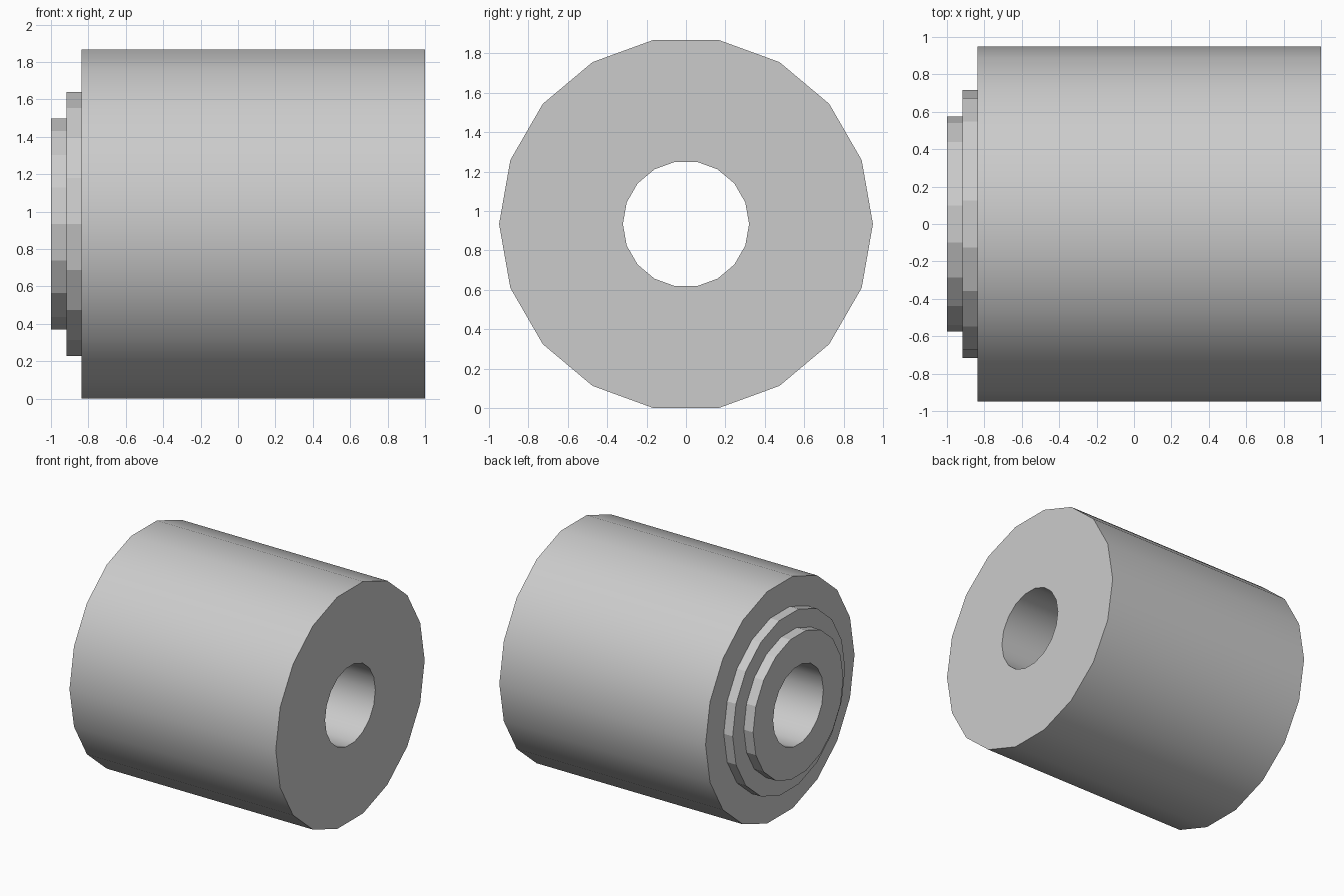
import bpy, bmesh
from math import cos, sin, tau

if "Cube" in bpy.data.objects:
    bpy.data.objects.remove(bpy.data.objects["Cube"])

SIDES = 18
CENTRE_Z = 0.934

# Closed profile (x, radius, strip to the next point is smooth shaded)
PROFILE = [
    (1.0, 0.32, False),     # flat end face
    (1.0, 0.948, True),     # main barrel
    (-0.838, 0.948, False), # shoulder
    (-0.838, 0.716, False), # large collar, faceted
    (-0.917, 0.716, False),
    (-0.917, 0.574, False), # small collar, faceted
    (-1.0, 0.574, False),
    (-1.0, 0.32, True),     # bore through the centre
]

bm = bmesh.new()

# One ring of vertices per profile point
rings = []
for x, r, _ in PROFILE:
    rings.append([bm.verts.new((x, r * cos(tau * i / SIDES),
                                CENTRE_Z + r * sin(tau * i / SIDES)))
                  for i in range(SIDES)])

# Skin between neighbouring rings, closing back to the first
for k, (_, _, smooth) in enumerate(PROFILE):
    a, b = rings[k], rings[(k + 1) % len(rings)]
    for i in range(SIDES):
        j = (i + 1) % SIDES
        bm.faces.new((a[i], a[j], b[j], b[i])).smooth = smooth

# Keep every circular rim sharp
for ring in rings:
    for i in range(SIDES):
        bm.edges.get((ring[i], ring[(i + 1) % SIDES])).smooth = False

bmesh.ops.recalc_face_normals(bm, faces=bm.faces)
mesh = bpy.data.meshes.new("stepped_roller")
bm.to_mesh(mesh)
bm.free()
bpy.context.collection.objects.link(bpy.data.objects.new("stepped_roller", mesh))
